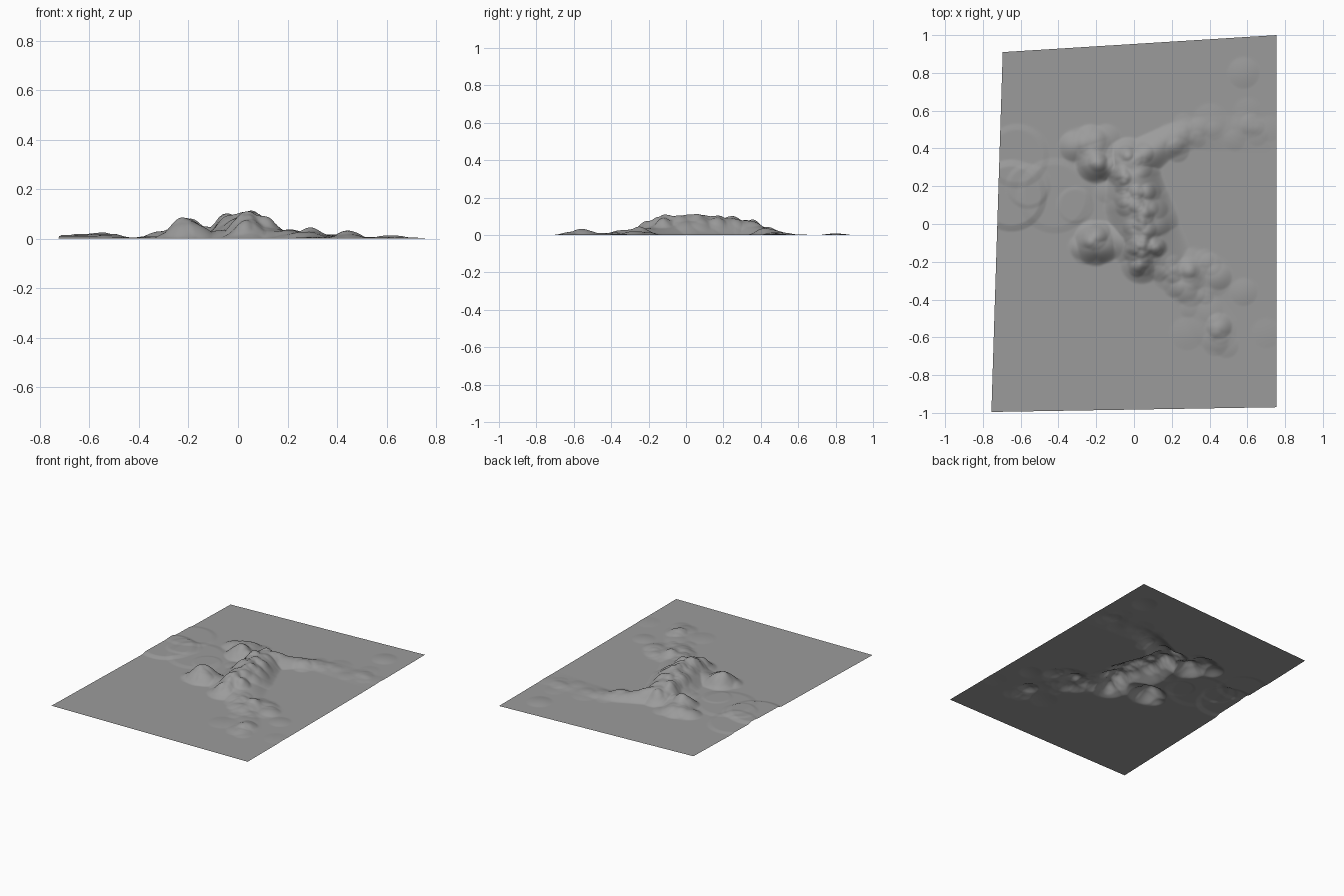
import bpy, bmesh, math, random
from mathutils import Vector

random.seed(7)
NX, NY = 210, 270

# Sheet corners: front-left, front-right, back-right, back-left
FL, FR = Vector((-0.755, -0.995)), Vector((0.755, -0.97))
BR, BL = Vector((0.755, 1.0)), Vector((-0.695, 0.91))

# Broad ridges as brush strokes: points are (x, y, radius, height)
STROKES = [
    [(-0.03, 0.34, .12, .068), (0.0, 0.24, .15, .09), (0.02, 0.1, .18, .09),
     (0.05, 0.0, .19, .088), (0.05, -0.1, .17, .066), (0.04, -0.2, .12, .045)],
    [(0.0, 0.32, .12, .072), (0.15, 0.42, .09, .034), (0.3, 0.48, .09, .009),
     (0.5, 0.48, .10, .004), (0.74, 0.46, .10, .001)],
    [(0.06, -0.05, .19, .07), (0.2, -0.23, .13, .02), (0.4, -0.28, .12, .01)],
    [(0.2, -0.23, .1, .016), (0.32, -0.38, .11, .006), (0.43, -0.56, .12, .01)],
    [(-0.2, 0.33, .12, .056), (-0.23, 0.42, .11, .03), (-0.3, 0.41, .1, .014)],
    [(-0.2, -0.1, .125, .068), (-0.11, -0.08, .1, .03), (0.0, -0.1, .12, .04)],
    [(-0.2, 0.33, .11, .05), (-0.1, 0.33, .1, .03), (-0.03, 0.33, .11, .055)],
    [(-0.22, -0.1, .11, .04), (-0.28, -0.12, .07, .016)],
]

# Single round dabs: (x, y, radius, height)
DABS = [
    (-.22, .31, .085, .014), (-.19, .33, .055, .012), (-.23, .44, .085, .012),
    (-.32, .41, .08, .016), (-.15, .45, .08, .012), (-.21, -.07, .07, .014),
    (-.26, -.14, .075, .012), (-.15, .17, .06, .006), (.23, .39, .065, .012),
    (.4, .55, .09, .005), (.58, .8, .085, .008), (.6, .6, .07, .003),
    (.45, -.28, .07, .012), (.3, -.36, .08, .01), (.58, -.36, .075, .007),
    (.45, -.54, .07, .018), (.43, -.63, .07, .007), (.28, -.58, .09, .005),
    (.7, -.58, .08, .003), (.21, -.33, .06, .01), (-.15, -.15, .06, .012),
    (-.18, -.04, .055, .012), (-.25, -.08, .05, .01), (-.15, .29, .06, .01),
]

# Flat pancakes by the left edge
DISCS = [(-.65, .15, .19, .01), (-.42, .15, .2, .005), (-.62, .36, .17, .005),
         (-.31, .1, .1, .003), (-.56, .2, .12, .004)]


def scatter(stroke, count, spread, rmin, rmax, hmin, hmax):
    """Small seeded dabs along a stroke."""
    for _ in range(count):
        i = random.randrange(len(stroke) - 1)
        t = random.random()
        x, y = (stroke[i][k] * (1 - t) + stroke[i + 1][k] * t for k in (0, 1))
        DABS.append((x + random.uniform(-spread, spread), y + random.uniform(-spread, spread),
                     random.uniform(rmin, rmax), random.uniform(hmin, hmax)))


scatter(STROKES[0], 36, .09, .04, .065, .007, .017)
scatter(STROKES[1][1:], 18, .06, .045, .075, .002, .005)
scatter(STROKES[2], 14, .08, .045, .07, .004, .008)
scatter(STROKES[3], 16, .09, .045, .08, .002, .007)


def ridge(x, y):
    best = 0.0
    for s in STROKES:
        for (ax, ay, ar, ah), (bx, by, br, bh) in zip(s, s[1:]):
            dx, dy = bx - ax, by - ay
            t = ((x - ax) * dx + (y - ay) * dy) / (dx * dx + dy * dy)
            t = min(1, max(0, t))
            r = ar + (br - ar) * t
            q = ((x - ax - dx * t) ** 2 + (y - ay - dy * t) ** 2) / (r * r)
            if q < 1:
                best = max(best, (ah + (bh - ah) * t) * (1 - q) ** 1.5)
    return best


def height(x, y):
    if y < -0.75 or y > 0.93:
        return 0.0
    z = ridge(x, y)
    for cx, cy, r, h in DABS:
        if abs(x - cx) < r:
            q = ((x - cx) ** 2 + (y - cy) ** 2) / (r * r)
            if q < 1:
                z += h * (1 - q) ** 1.2
    for cx, cy, r, h in DISCS:
        q = ((x - cx) ** 2 + (y - cy) ** 2) / (r * r)
        if q < 1:
            z += h * min(1, (1 - q) * 3)
    return min(z, 0.119)


# Terrain sheet: open grid spanning the four corners, raised by the strokes
bm = bmesh.new()
rows = []
for j in range(NY + 1):
    v = j / NY
    a, b = FL.lerp(BL, v), FR.lerp(BR, v)
    row = []
    for i in range(NX + 1):
        p = a.lerp(b, i / NX)
        row.append(bm.verts.new((p.x, p.y, height(p.x, p.y))))
    rows.append(row)
for r0, r1 in zip(rows, rows[1:]):
    for i in range(NX):
        bm.faces.new((r0[i], r0[i + 1], r1[i + 1], r1[i]))
mesh = bpy.data.meshes.new("mountain_terrain")
bm.to_mesh(mesh)
bm.free()

# Dark grey rock
rock = bpy.data.materials.new("dark_rock")
rock.diffuse_color = (0.33, 0.33, 0.33, 1)
mesh.materials.append(rock)

terrain = bpy.data.objects.new("mountain_terrain", mesh)
bpy.context.collection.objects.link(terrain)
bpy.context.view_layer.objects.active = terrain
terrain.select_set(True)
bpy.ops.object.shade_smooth_by_angle(angle=math.radians(60))
